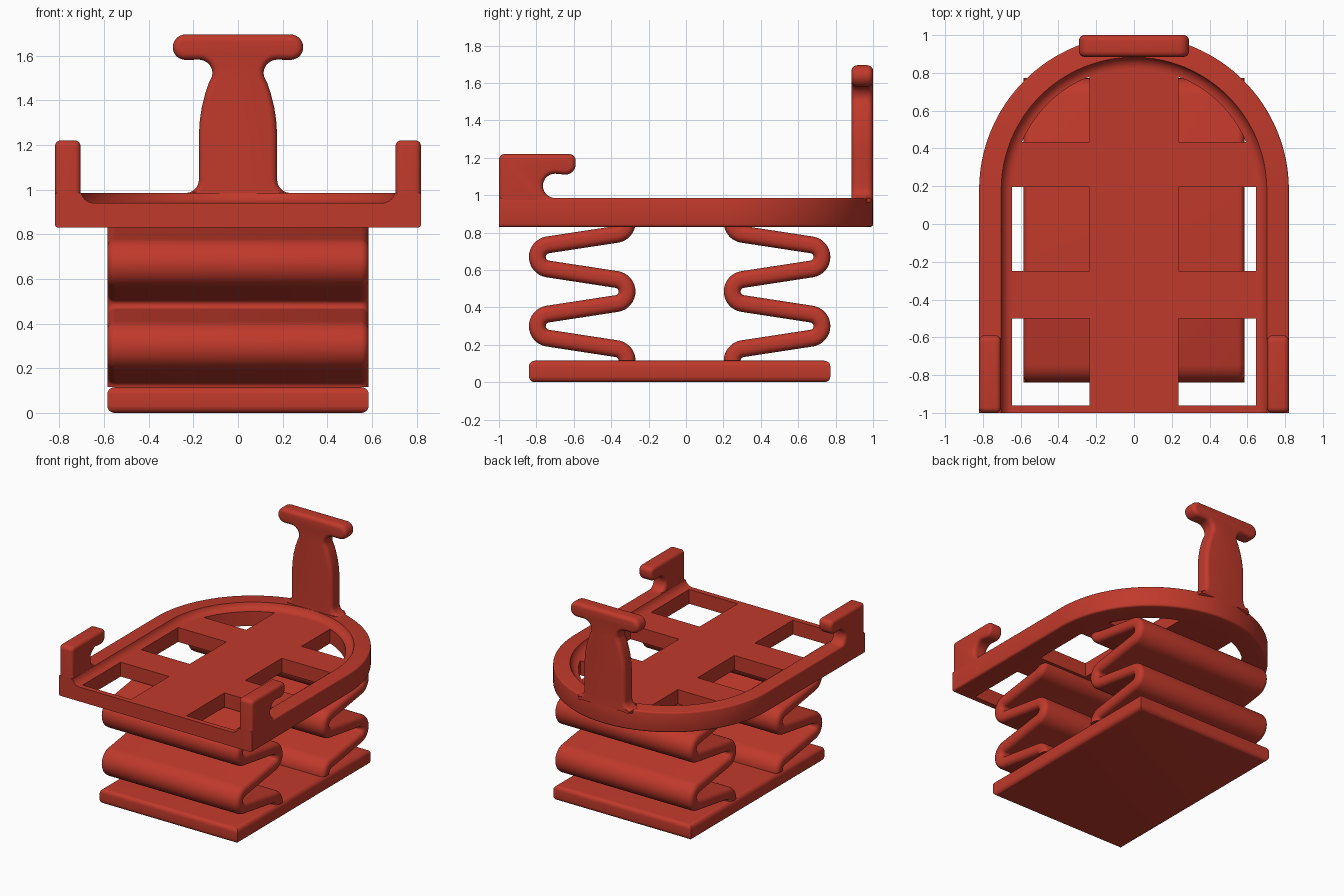
import bpy, bmesh, math
from mathutils import Vector

if "Cube" in bpy.data.objects:
    bpy.data.objects.remove(bpy.data.objects["Cube"])

red = bpy.data.materials.new("brick_red")
red.diffuse_color = (0.527, 0.041, 0.024, 1)
red.use_nodes = True
red.node_tree.nodes["Principled BSDF"].inputs["Base Color"].default_value = red.diffuse_color


def finish(name, bm):
    bmesh.ops.recalc_face_normals(bm, faces=bm.faces)
    me = bpy.data.meshes.new(name)
    bm.to_mesh(me)
    bm.free()
    me.materials.append(red)
    ob = bpy.data.objects.new(name, me)
    bpy.context.collection.objects.link(ob)
    bpy.ops.object.select_all(action='DESELECT')
    ob.select_set(True)
    bpy.context.view_layer.objects.active = ob
    bpy.ops.object.shade_smooth_by_angle(angle=math.radians(35))
    return ob


def arc(cx, cy, r, a0, a1, n=10):
    """Points on an arc, angles in degrees."""
    out = []
    for i in range(n + 1):
        a = math.radians(a0 + (a1 - a0) * i / n)
        out.append((cx + r * math.cos(a), cy + r * math.sin(a)))
    return out


def prism(name, pts, axis, lo, hi, bevel=0.0):
    """Extrude a 2D outline along an axis and round its cap edges."""
    place = {'x': lambda u, v, w: (w, u, v),
             'y': lambda u, v, w: (u, w, v),
             'z': lambda u, v, w: (u, v, w)}[axis]
    bm = bmesh.new()
    a = [bm.verts.new(place(u, v, lo)) for u, v in pts]
    b = [bm.verts.new(place(u, v, hi)) for u, v in pts]
    caps = [bm.faces.new(a), bm.faces.new(b)]
    n = len(pts)
    for i in range(n):
        j = (i + 1) % n
        bm.faces.new((a[i], a[j], b[j], b[i]))
    bmesh.ops.recalc_face_normals(bm, faces=bm.faces)
    if bevel:
        edges = [e for f in caps for e in f.edges]
        bmesh.ops.bevel(bm, geom=edges, offset=bevel, segments=5, profile=0.5,
                        affect='EDGES', clamp_overlap=False)
    return finish(name, bm)


def loft(name, rings):
    """Skin a list of closed rings and cap both ends."""
    bm = bmesh.new()
    vs = [[bm.verts.new(p) for p in ring] for ring in rings]
    n = len(vs[0])
    for r0, r1 in zip(vs, vs[1:]):
        for i in range(n):
            j = (i + 1) % n
            bm.faces.new((r0[i], r0[j], r1[j], r1[i]))
    bm.faces.new(vs[0])
    bm.faces.new(vs[-1])
    return finish(name, bm)


# Base plate
W, MID = 0.585, -0.034
prism("base_plate", [(-W, -0.84), (W, -0.84), (W, 0.772), (-W, 0.772)],
      'z', 0.0, 0.115, 0.032)

# Zigzag springs: rounded strip section swept along alternating bends
R, T, C, TILT = 0.065, 0.045, 0.036, 8.7
section = []
for sx, sn, a in ((1, 1, 0), (-1, 1, 90), (-1, -1, 180), (1, -1, 270)):
    section += arc(sx * (W - C), sn * (T - C), C, a, a + 90, 5)
q = 90 - TILT
bends = [(-0.38, 0.115, 0, q, 1), (-0.73, 0.30, 270 - TILT, 90 + TILT, -1),
         (-0.38, 0.485, -q, q, 1), (-0.73, 0.67, 270 - TILT, 90 + TILT, -1),
         (-0.38, 0.855, -q, 0, 1)]
for name, flip in (("front_spring", 1), ("back_spring", -1)):
    rings = []
    for cy, cz, a0, a1, s in bends:
        for (y, z), (ny, nz) in zip(arc(cy, cz, R, a0, a1, 16),
                                    arc(0, 0, s, a0, a1, 16)):
            rings.append([(x, MID + flip * (y + n * ny - MID), z + n * nz)
                          for x, n in section])
    loft(name, rings)

# Deck rim: coved section swept round the U-shaped outline
CY = 0.18
Z0, ZF, ZT = 0.83, 0.94, 0.985
rim = ([(0.645, Z0), (0.645, ZF)] + arc(0.645, ZF + 0.06, 0.06, -80, -14, 6)
       + [(0.705, ZT)] + arc(0.81, ZT - 0.01, 0.01, 90, 0, 3)
       + arc(0.805, Z0 + 0.015, 0.015, 0, -90, 3))
rings = [[(r, -1, z) for r, z in rim]]
for c, s in arc(0, 0, 1, 0, 180, 64):
    rings.append([(r * c, CY + r * s, z) for r, z in rim])
rings.append([(-r, -1, z) for r, z in rim])
loft("deck_rim", rings)

# Deck floor: centre spine and crossbars around the window openings
E, S = 0.66, 0.235


def ang(y):
    return math.degrees(math.asin((y - CY) / E))


half = [(E, -1), (E, -0.96), (S, -0.96), (S, -0.5), (E, -0.5), (E, -0.25),
        (S, -0.25), (S, 0.195)]
half += arc(0, CY, E, ang(0.195), ang(0.435), 8) + [(S, 0.435)]
half += arc(0, CY, E, math.degrees(math.acos(S / E)), 89, 8)
prism("deck_floor", half + [(-x, y) for x, y in reversed(half)], 'z', Z0, ZF)

# Front hooks
hook = ([(-1, Z0), (-1, 1.19)] + arc(-0.97, 1.19, 0.03, 180, 90, 5)[1:]
        + arc(-0.625, 1.185, 0.035, 90, 0, 5) + arc(-0.645, 1.165, 0.055, 0, -90, 6)[1:]
        + arc(-0.70, 1.05, 0.065, 90, 270, 16) + [(-0.69, 0.95), (-0.69, Z0)])
for name, lo, hi in (("right_hook", 0.705, 0.82), ("left_hook", -0.82, -0.705)):
    prism(name, hook, 'x', lo, hi, 0.026)

# Back T-shaped handle with flared foot and narrow neck
side = ([(0.225, 0.96)] + arc(0.235, 1.045, 0.06, 265, 180, 7)
        + [(0.175, 1.15), (0.175, 1.25), (0.171, 1.31), (0.162, 1.37),
           (0.147, 1.43), (0.13, 1.48)]
        + arc(0.175, 1.522, 0.06, 195, 90, 10)
        + arc(0.235, 1.638, 0.057, -90, 90, 14))
prism("back_handle", side + [(-x, z) for x, z in reversed(side)],
      'y', 0.885, 1.0, 0.03)
